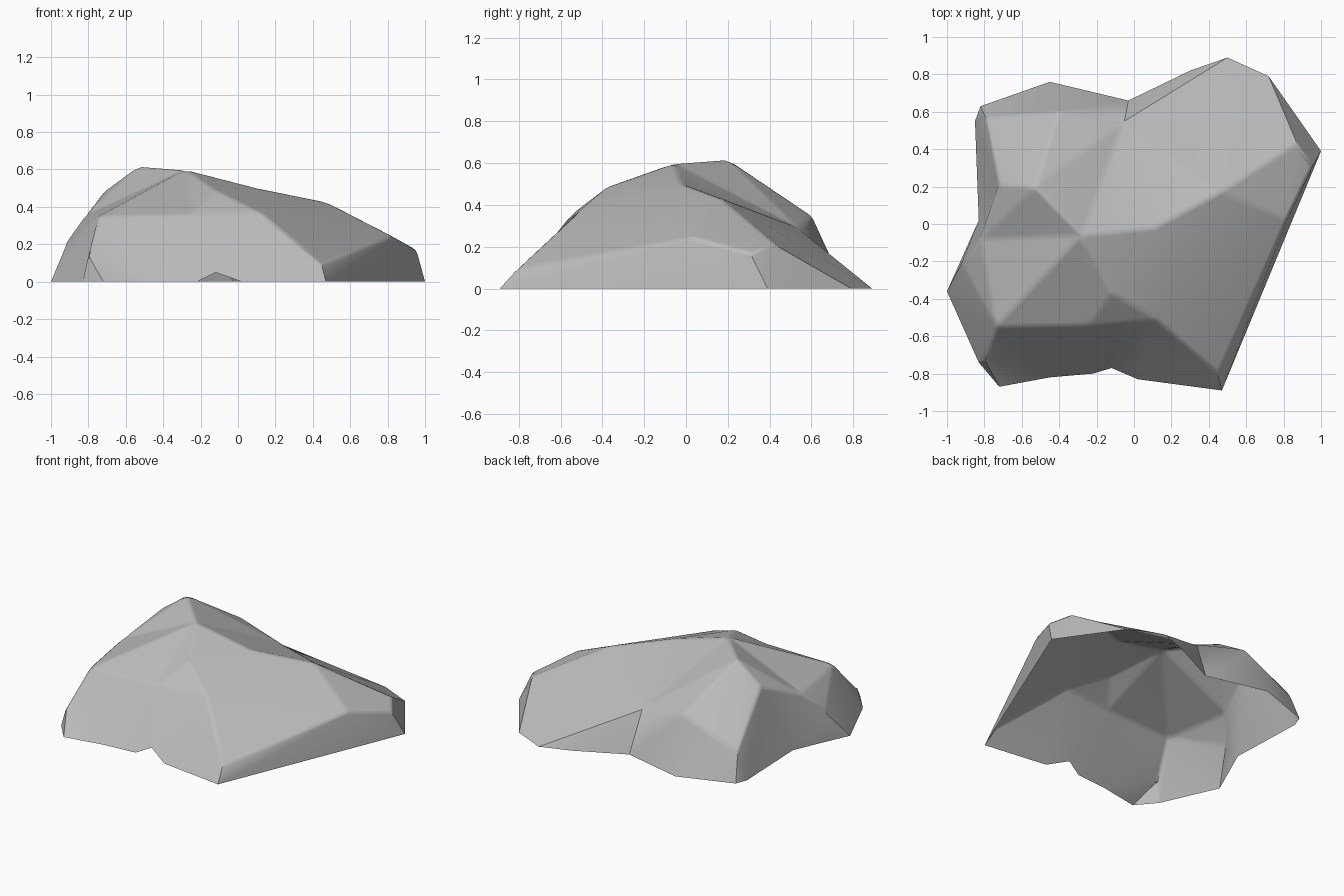
import bpy
import bmesh
import math
from mathutils import Vector
from mathutils.geometry import delaunay_2d_cdt

cube = bpy.data.objects.get("Cube")
if cube:
    bpy.data.objects.remove(cube)

# Foot of the rock, counter-clockwise from the right-hand corner
foot = {
    "right_foot": (-1, -.36, 0), "corner_foot": (-.83, -.74, 0), "front_toe": (-.72, -.87, 0),
    "front_foot": (-.45, -.82, 0), "notch_start": (-.22, -.8, 0), "notch": (-.12, -.77, .05),
    "notch_end": (.02, -.83, 0), "spur_foot": (.47, -.89, 0), "left_foot": (1, .39, 0),
    "back_left_foot": (.72, .79, 0), "back_toe": (.5, .89, 0), "back_step": (.3, .82, 0),
    "back_hollow": (-.03, .66, 0), "back_foot": (-.45, .76, 0), "back_right_toe": (-.82, .63, 0),
    "back_right_foot": (-.85, .55, 0), "right_hollow": (-.83, .02, 0),
}

# Corners of the facets above the foot
crown = {
    "peak": (-.28, -.06, .6), "crest": (-.53, .2, .62), "shoulder": (-.72, .21, .48),
    "brow": (-.12, -.37, .49), "spur": (.12, -.51, .37), "spur_tip": (.45, -.8, .1),
    "ridge": (.11, -.02, .5), "ridge_end": (.46, .17, .43), "left_brow": (.82, .03, .245),
    "left_tip": (.955, .31, .17), "back_left_brow": (.87, .43, .21),
    "back_valley": (-.06, .54, .29), "back_brow": (-.4, .6, .35),
    "back_right_brow": (-.79, .57, .19), "right_brow": (-.92, -.21, .21),
    "right_bulge": (-.82, -.08, .35), "front_brow": (-.74, -.55, .35),
    "front_middle": (-.24, -.54, .36), "corner_tip": (-.8, -.72, .14),
}

# Chains of corners joined by creases
creases = [
    "shoulder crest peak brow spur spur_tip spur_foot",
    "peak ridge ridge_end left_brow left_tip left_foot",
    "spur_tip left_brow",
    "ridge_end back_left_brow left_tip",
    "back_left_brow back_left_foot",
    "back_hollow back_valley back_toe",
    "crest back_brow back_foot",
    "peak back_valley back_brow",
    "shoulder back_right_brow back_right_toe",
    "back_right_brow back_brow",
    "shoulder right_hollow",
    "shoulder right_bulge right_brow right_foot",
    "right_bulge front_brow corner_tip front_toe",
    "front_brow front_middle brow",
    "front_middle notch",
    "right_brow front_brow",
]

points = foot | crown
names = list(points)
edges = [(i, (i + 1) % len(foot)) for i in range(len(foot))]
for line in creases:
    chain = [names.index(name) for name in line.split()]
    edges += zip(chain, chain[1:])

# Triangulate in plan, then lift every corner to its height
plan = [Vector(points[name][:2]) for name in names]
flat, _, faces, origins, _, _ = delaunay_2d_cdt(plan, edges, [], 1, 1e-5)
lifted = [(p.x, p.y, points[names[o[0]]][2]) for p, o in zip(flat, origins)]
mesh = bpy.data.meshes.new("rock")
mesh.from_pydata(lifted, [], faces)

# Soften the creases, leaving the open foot untouched
bm = bmesh.new()
bm.from_mesh(mesh)
soft = [e for e in bm.edges if not any(v.is_boundary for v in e.verts)
        and e.calc_face_angle() > math.radians(12)]
bmesh.ops.bevel(bm, geom=soft, offset=.02, segments=2, profile=.5,
                affect="EDGES", clamp_overlap=True)
bm.to_mesh(mesh)
bm.free()

rock = bpy.data.objects.new("rock", mesh)
bpy.context.collection.objects.link(rock)

# Stone colour
stone = bpy.data.materials.new("grey stone")
stone.use_nodes = True
colour = (.5, .5, .5, 1)
stone.diffuse_color = colour
stone.node_tree.nodes["Principled BSDF"].inputs["Base Color"].default_value = colour
mesh.materials.append(stone)

# Smooth facets with sharp main creases
bpy.context.view_layer.objects.active = rock
rock.select_set(True)
bpy.ops.object.shade_smooth_by_angle(angle=math.radians(35))
weighted = rock.modifiers.new("even shading", "WEIGHTED_NORMAL")
weighted.keep_sharp = True
